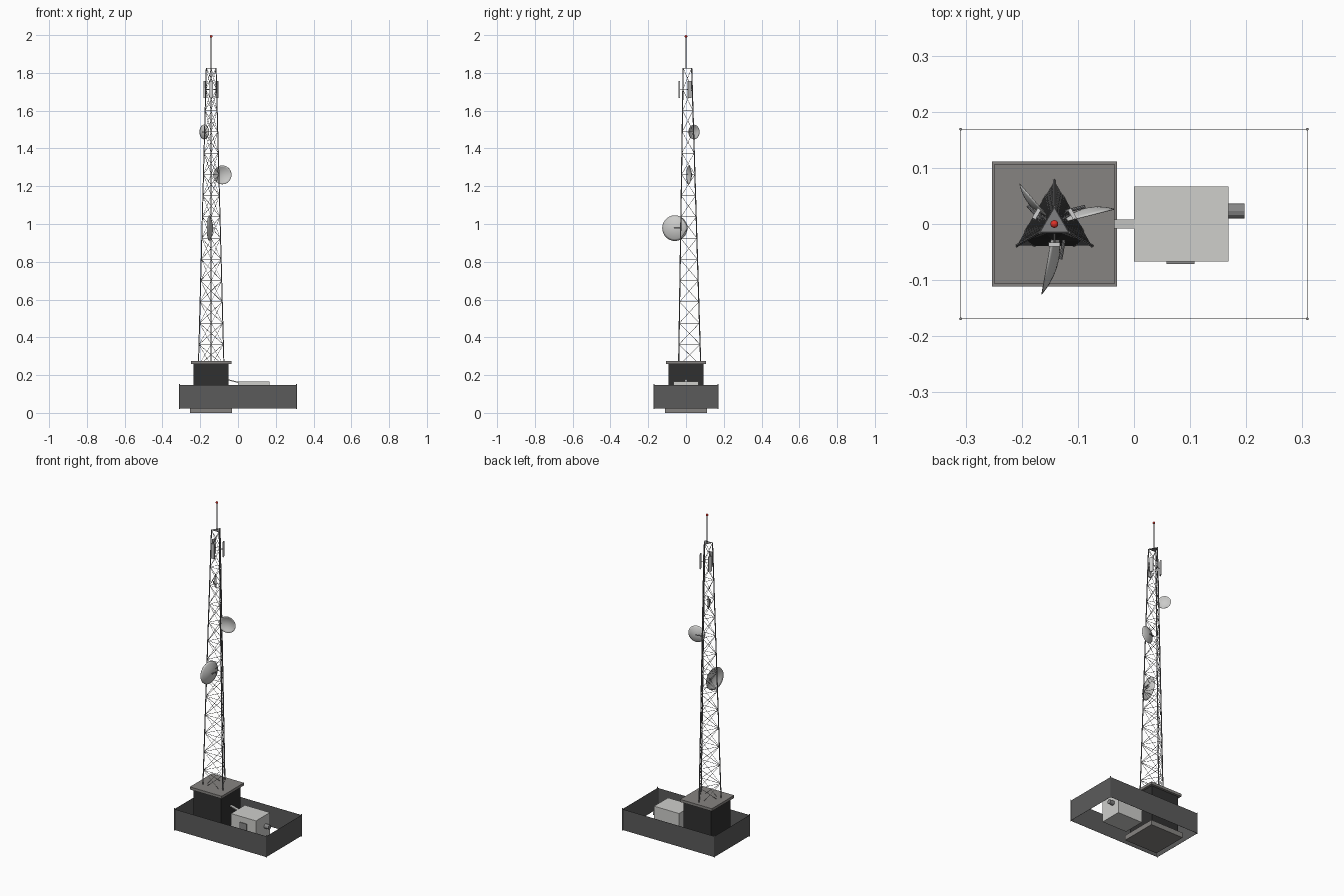
import bpy, bmesh, math
from mathutils import Vector, Matrix

if "Cube" in bpy.data.objects:
    bpy.data.objects.remove(bpy.data.objects["Cube"])

def mat(name, c):
    m = bpy.data.materials.new(name)
    m.diffuse_color = (*c, 1)
    m.use_nodes = True
    m.node_tree.nodes["Principled BSDF"].inputs["Base Color"].default_value = m.diffuse_color
    return m

CONCRETE = mat("concrete grey", (0.24, 0.23, 0.22))
FENCE = mat("fence grey", (0.105, 0.105, 0.105))
SHELTER = mat("shelter charcoal", (0.03, 0.03, 0.03))
STEEL = mat("tower steel", (0.22, 0.22, 0.225))
CABINET = mat("cabinet light grey", (0.62, 0.62, 0.60))
DISH = mat("dish grey", (0.60, 0.60, 0.59))
PANEL = mat("antenna white", (0.62, 0.62, 0.62))
PIPE = mat("pipe grey", (0.25, 0.25, 0.25))
RED = mat("beacon red", (0.75, 0.03, 0.02))

def finish(name, bm, m, smooth=False):
    me = bpy.data.meshes.new(name)
    bmesh.ops.recalc_face_normals(bm, faces=bm.faces)
    for f in bm.faces:
        f.smooth = smooth
    bm.to_mesh(me)
    bm.free()
    me.materials.append(m)
    ob = bpy.data.objects.new(name, me)
    bpy.context.collection.objects.link(ob)
    return ob

def add_box(bm, lo, hi, xf=Matrix()):
    lo, hi = Vector(lo), Vector(hi)
    s = hi - lo
    bmesh.ops.create_cube(bm, size=1, matrix=xf @ Matrix.Translation((lo + hi) / 2)
                          @ Matrix.Diagonal((s.x, s.y, s.z, 1)))

def box(name, lo, hi, m, xf=Matrix()):
    bm = bmesh.new()
    add_box(bm, lo, hi, xf)
    return finish(name, bm, m)

def add_rod(bm, a, b, r, n=6):
    a, b = Vector(a), Vector(b)
    d = b - a
    mx = Matrix.Translation((a + b) / 2) @ d.to_track_quat('Z', 'Y').to_matrix().to_4x4()
    bmesh.ops.create_cone(bm, cap_ends=True, segments=n, radius1=r, radius2=r,
                          depth=d.length, matrix=mx)

def rod(name, a, b, r, m, n=12):
    bm = bmesh.new()
    add_rod(bm, a, b, r, n)
    return finish(name, bm, m)

TX = -0.142  # tower axis

# Foundation, shelter and roof
box("foundation_slab", (TX - .1115, -.1115, 0), (TX + .1115, .1115, .03), CONCRETE)
box("shelter_body", (TX - .093, -.093, .03), (TX + .093, .093, .26), SHELTER)
box("shelter_roof", (TX - .107, -.107, .26), (TX + .107, .107, .276), CONCRETE)

# Fence: four thin walls and corner posts
bm = bmesh.new()
for s in (-1, 1):
    add_box(bm, (-.309, s * .169 - .0004, .022), (.309, s * .169 + .0004, .148))
    add_box(bm, (s * .309 - .0004, -.169, .022), (s * .309 + .0004, .169, .148))
finish("fence_walls", bm, FENCE)
bm = bmesh.new()
for sx in (-1, 1):
    for sy in (-1, 1):
        add_rod(bm, (sx * .309, sy * .169, .02), (sx * .309, sy * .169, .154), .0025, 8)
finish("fence_posts", bm, PIPE)

# Generator cabinet with front vent, exhaust and cable tray
box("generator_cabinet", (0, -.067, .022), (.168, .067, .165), CABINET)
box("generator_vent", (.058, -.071, .06), (.108, -.067, .13), PIPE)
rod("generator_exhaust", (.168, .023, .10), (.197, .023, .10), .0135, PIPE)
tilt = Matrix.Translation((-.025, 0, .168)) @ Matrix.Rotation(.25, 4, 'Y')
box("cable_tray", (-.028, -.008, -.003), (.028, .008, .003), CABINET, tilt)

# Three-legged tapering lattice tower
Z0, Z1, BAYS = .25, 1.825, 14
def leg(i, k):
    t = k / BAYS
    r = .078 + (.030 - .078) * t
    a = math.radians(90 + 120 * i)
    return Vector((TX + r * math.cos(a), r * math.sin(a), Z0 + (Z1 - Z0) * t))

legs, braces = bmesh.new(), bmesh.new()
for i in range(3):
    add_rod(legs, leg(i, 0), leg(i, BAYS), .003, 6)
    for k in range(BAYS):
        add_rod(braces, leg(i, k), leg(i + 1, k + 1), .0011, 4)
        add_rod(braces, leg(i + 1, k), leg(i, k + 1), .0011, 4)
        add_rod(braces, leg(i, k + 1), leg(i + 1, k + 1), .0012, 4)
finish("tower_legs", legs, STEEL)
finish("tower_braces", braces, STEEL)

# Top plate, mast and beacon
bm = bmesh.new()
bmesh.ops.create_cone(bm, cap_ends=True, segments=3, radius1=.029, radius2=.029, depth=.002,
                      matrix=Matrix.Translation((TX, 0, Z1)))
finish("top_plate", bm, STEEL)
rod("mast", (TX, 0, Z1), (TX, 0, 1.99), .003, STEEL, 8)
bm = bmesh.new()
bmesh.ops.create_uvsphere(bm, u_segments=16, v_segments=10, radius=.007,
                          matrix=Matrix.Translation((TX, 0, 1.993)))
finish("beacon", bm, RED, True)

# Shallow dishes: bowl bulges sideways from its radial arm
def dish(name, ang, dist, z, r):
    a = math.radians(ang)
    xf = (Matrix.Translation((TX, 0, z)) @ Matrix.Rotation(a, 4, 'Z')
          @ Matrix.Translation((dist, 0, 0)))
    depth, n, rings = r * .28, 28, 6
    bm = bmesh.new()
    prev = None
    for j in range(rings + 1):
        q = j / rings
        if j == 0:
            ring = [bm.verts.new(xf @ Vector((0, depth, 0)))] * n
        else:
            ring = [bm.verts.new(xf @ Vector((r * q * math.cos(t), depth * (1 - q * q),
                                              r * q * math.sin(t))))
                    for t in (2 * math.pi * s / n for s in range(n))]
        if prev:
            for s in range(n):
                e = (s + 1) % n
                f = [prev[s], ring[s], ring[e]] + ([prev[e]] if j > 1 else [])
                bm.faces.new(f)
        prev = ring
    ob = finish(name, bm, DISH, True)
    mod = ob.modifiers.new("thickness", 'SOLIDIFY')
    mod.thickness = .0012
    rod(name + "_arm", xf @ Vector((0, depth + .003, 0)),
        xf @ Vector((-dist + .025, depth + .003, 0)), .003, STEEL, 8)

dish("lower_dish", -100, .060, .978, .068)
dish("middle_dish", 14, .061, 1.26, .05)
dish("upper_dish", 131, .056, 1.487, .039)

# Sector panel antennas
for i, ang in enumerate((-90, 30, 150)):
    xf = Matrix.Translation((TX, 0, 1.711)) @ Matrix.Rotation(math.radians(ang), 4, 'Z')
    box(f"panel_antenna_{i + 1}", (.033, -.010, -.045), (.040, .010, .045), PANEL, xf)
    rod(f"panel_bracket_{i + 1}", xf @ Vector((.014, 0, 0)), xf @ Vector((.034, 0, 0)),
        .002, STEEL, 6)
